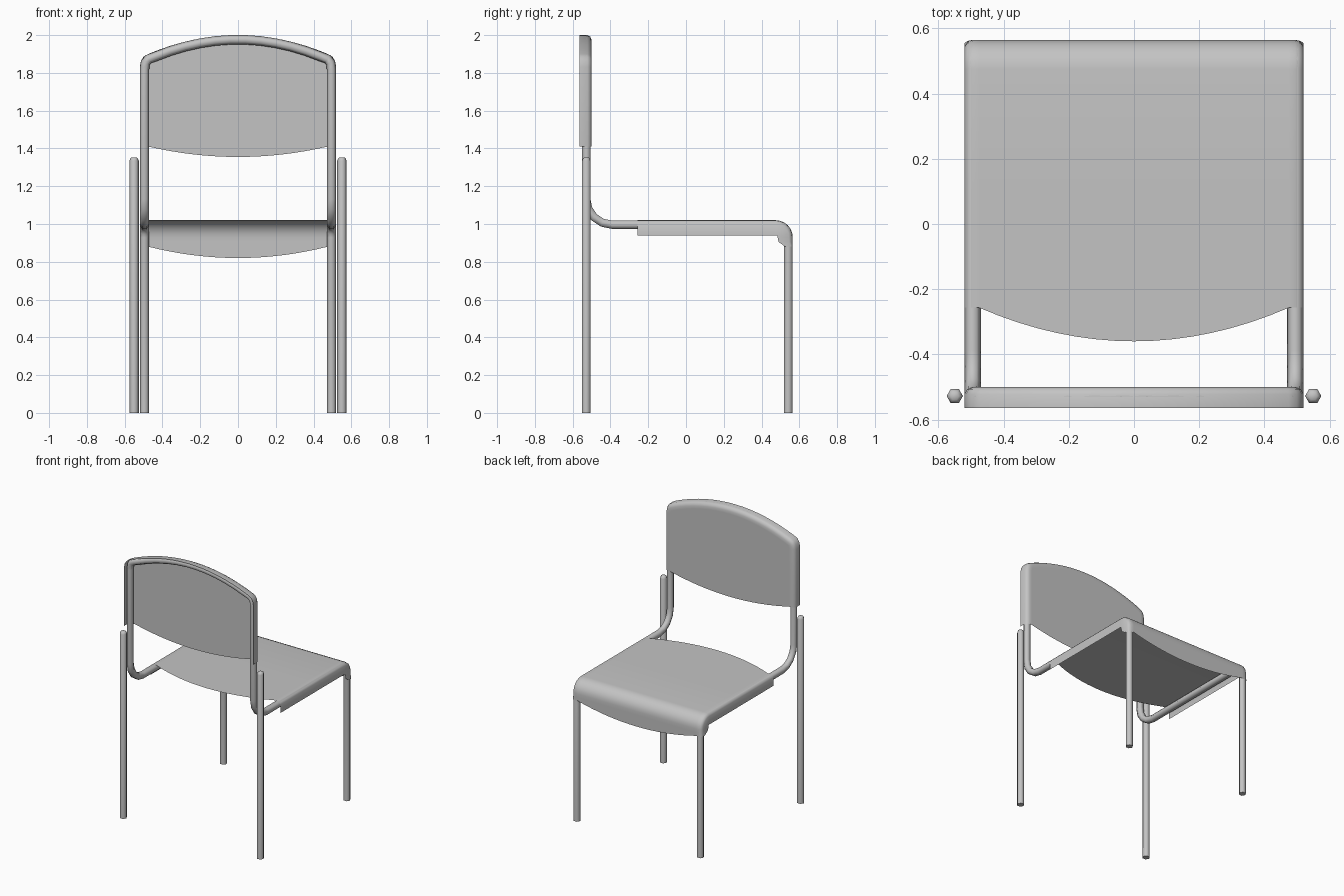
import bpy, bmesh, math
from mathutils import Vector

cube = bpy.data.objects.get("Cube")
if cube:
    bpy.data.objects.remove(cube, do_unlink=True)

grey = bpy.data.materials.new("plain_grey")
grey.use_nodes = True
grey.diffuse_color = (0.55, 0.55, 0.55, 1)
grey.node_tree.nodes["Principled BSDF"].inputs["Base Color"].default_value = (0.55, 0.55, 0.55, 1)


def finish(name, bm, angle):
    mesh = bpy.data.meshes.new(name)
    bm.to_mesh(mesh)
    bm.free()
    mesh.materials.append(grey)
    for p in mesh.polygons:
        p.use_smooth = True
    mesh.set_sharp_from_angle(angle=math.radians(angle))
    obj = bpy.data.objects.new(name, mesh)
    bpy.context.collection.objects.link(obj)
    return obj


def add_grid(bm, rows):
    """Skin a grid of points and return its vertices row by row."""
    verts = [[bm.verts.new(p) for p in row] for row in rows]
    for a, b in zip(verts, verts[1:]):
        for i in range(len(a) - 1):
            bm.faces.new((a[i], a[i + 1], b[i + 1], b[i]))
    return verts


def tube(name, path, scales=None, radius=0.025, sides=6):
    """Sweep a hexagonal section along a path."""
    bm = bmesh.new()
    pts = [Vector(p) for p in path]
    scales = scales or [1] * len(pts)
    side, prev, rings = Vector((1, 0, 0)), None, []
    for i, p in enumerate(pts):
        t = Vector()
        if i:
            t += (p - pts[i - 1]).normalized()
        if i < len(pts) - 1:
            t += (pts[i + 1] - p).normalized()
        t.normalize()
        if prev:
            side = prev.rotation_difference(t) @ side
        prev = t
        up = t.cross(side)
        rings.append([bm.verts.new(p + radius * scales[i] * (
            side * math.cos(math.tau * k / sides) + up * math.sin(math.tau * k / sides)))
            for k in range(sides)])
    for a, b in zip(rings, rings[1:]):
        for k in range(sides):
            n = (k + 1) % sides
            bm.faces.new((a[k], a[n], b[n], b[k]))
    bm.faces.new(rings[0][::-1])
    bm.faces.new(rings[-1])
    return finish(name, bm, 65)


def arc(cy, cz, r, start, end, n):
    """Points of an arc in the side plane, as (y, z)."""
    angles = [math.radians(start + (end - start) * i / n) for i in range(n + 1)]
    return [(cy + r * math.cos(a), cz + r * math.sin(a)) for a in angles]


def bulge(x, half=0.475):
    return max(0, 1 - (x / half) ** 2)


# Continuous frame: front leg, seat rail, back upright, top bow, and back down
rail = [(0.541, 0)] + arc(0.475, 0.93, 0.066, 0, 90, 4) + arc(-0.39, 1.134, 0.138, 270, 180, 4)
left = [(0.495, y, z) for y, z in rail]
left += [(0.495, -0.528, 1.82), (0.49, -0.528, 1.853), (0.474, -0.528, 1.873)]
bow = [(0.44 - 0.08 * i, -0.528, 1.87 + 0.106 * bulge(0.44 - 0.08 * i)) for i in range(12)]
right = [(-x, y, z) for x, y, z in reversed(left)]
tube("bent_frame", left + bow + right)

# Rear legs with domed tips
for label, s in (("left", 1), ("right", -1)):
    tube("rear_leg_" + label, [(s * 0.55, -0.528, z) for z in (0, 1.335, 1.347, 1.353)],
         [1, 1, 0.8, 0.5])

# Seat shell: a thin sheet wrapping over the rails and down at the front
lip = [(0.52, 1), (0.52, 0.25), (0.512, 0.09), (0.495, 0)]
inner = [0.475 - 0.95 * i / 16 for i in range(17)]
section = [(-x, d) for x, d in lip] + [(-x, 0) for x in inner] + [(x, d) for x, d in reversed(lip)]
profile = [(-0.257, 1.02, 90, 0.08), (0.1, 1.02, 90, 0.08)]
for i, (y, z) in enumerate(arc(0.475, 0.93, 0.09, 90, 0, 6)):
    profile.append((y, z, 90 - 15 * i, 0.08))
profile += [(0.565, 0.905, 0, 0.075), (0.565, 0.88, 0, 0.04)]
rows = []
for i, (y, z, angle, depth) in enumerate(profile):
    a = math.radians(angle)
    row = []
    for x, d in section:
        back = 0.103 * bulge(x) if i == 0 else 0
        drop = 0.06 * bulge(x) if i == len(profile) - 1 else 0
        row.append((x, y - math.cos(a) * d * depth - back, z - math.sin(a) * d * depth - drop))
    rows.append(row)
bm = bmesh.new()
add_grid(bm, rows)
finish("seat_shell", bm, 50)

# Backrest shell: a rim around the bow and a flat panel with a curved lower edge
half = [(-0.52, 1.41), (-0.52, 1.83), (-0.514, 1.862), (-0.5, 1.886)]
crown = [-0.475 + 0.95 * i / 16 for i in range(17)]
outline = half + [(x, 1.9 + 0.1 * bulge(x)) for x in crown] + [(-x, z) for x, z in reversed(half)]
normals = []
for i in range(len(outline)):
    a, b = outline[max(i - 1, 0)], outline[min(i + 1, len(outline) - 1)]
    n = Vector((a[1] - b[1], b[0] - a[0])).normalized()
    normals.append(n if 0 < i < len(outline) - 1 else Vector((math.copysign(1, a[0]), 0)))
rings = [[(x - n.x * inset, y, z - n.y * inset) for (x, z), n in zip(outline, normals)]
         for y, inset in ((-0.565, 0), (-0.522, 0), (-0.507, 0.008), (-0.5, 0.025), (-0.5, 0.045))]
bm = bmesh.new()
edge = add_grid(bm, rings)[-1]
lower = [bm.verts.new((x, -0.5, 1.41 - 0.055 * bulge(x))) for x in reversed(crown[1:-1])]
bm.faces.new(edge + lower)
finish("backrest_shell", bm, 50)
